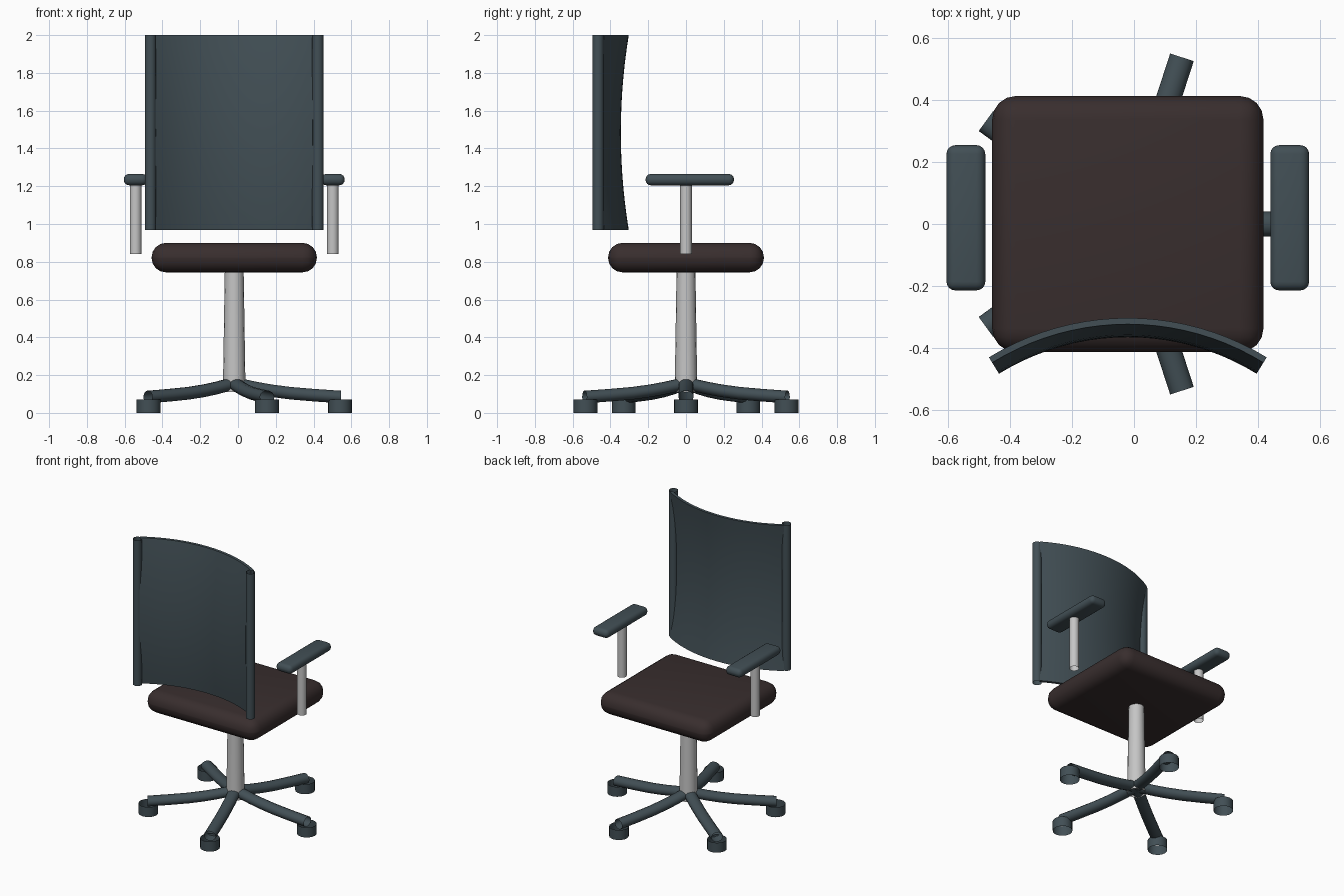
import bpy
import bmesh
import math

if "Cube" in bpy.data.objects:
    bpy.data.objects.remove(bpy.data.objects["Cube"], do_unlink=True)

AXIS_X = -0.02      # the chair's own centre line
TAU = math.tau


def material(name, rgb):
    mat = bpy.data.materials.new(name)
    mat.use_nodes = True
    colour = (*rgb, 1.0)
    mat.diffuse_color = colour
    mat.node_tree.nodes["Principled BSDF"].inputs["Base Color"].default_value = colour
    return mat


slate = material("slate grey", (0.054, 0.078, 0.091))
brown = material("dark brown", (0.040, 0.027, 0.027))
steel = material("light grey metal", (0.56, 0.56, 0.56))


def finish(bm, name, mat, location=(0, 0, 0), turn=0.0):
    """Turn a bmesh into a smooth-shaded object with one colour."""
    bmesh.ops.recalc_face_normals(bm, faces=bm.faces)
    mesh = bpy.data.meshes.new(name)
    bm.to_mesh(mesh)
    bm.free()
    mesh.materials.append(mat)
    obj = bpy.data.objects.new(name, mesh)
    bpy.context.collection.objects.link(obj)
    obj.location = location
    obj.rotation_euler.z = turn
    bpy.ops.object.select_all(action='DESELECT')
    obj.select_set(True)
    bpy.context.view_layer.objects.active = obj
    bpy.ops.object.shade_smooth_by_angle(angle=math.radians(35))
    return obj


def loft(rings):
    """Skin a list of closed rings into an open-ended tube."""
    bm = bmesh.new()
    rows = [[bm.verts.new(p) for p in ring] for ring in rings]
    for a, b in zip(rows, rows[1:]):
        for i in range(len(a)):
            j = (i + 1) % len(a)
            bm.faces.new((a[i], a[j], b[j], b[i]))
    return bm, rows


def tube(name, mat, x, y, z0, z1, r0, r1, sides=16):
    rings = [[(r * math.cos(TAU * i / sides), r * math.sin(TAU * i / sides), z)
              for i in range(sides)] for z, r in ((z0, r0), (z1, r1))]
    return finish(loft(rings)[0], name, mat, (x, y, 0))


def cushion(name, mat, centre, size, radius, segments):
    bm = bmesh.new()
    bmesh.ops.create_cube(bm, size=1)
    bmesh.ops.scale(bm, vec=size, verts=bm.verts)
    bmesh.ops.bevel(bm, geom=bm.edges[:], offset=radius, segments=segments,
                    profile=0.5, affect='EDGES', clamp_overlap=True)
    return finish(bm, name, mat, centre)


# Seat and tapered column
cushion("seat", brown, (AXIS_X, 0, 0.822), (0.875, 0.825, 0.156), 0.076, 4)
tube("column", steel, AXIS_X, 0, 0.11, 0.75, 0.06, 0.05)

# Five-star base: curved open tubes with a ring caster under each end
leg_path = [(0.0, 0.153), (0.05, 0.146), (0.12, 0.131), (0.2, 0.117),
            (0.3, 0.104), (0.42, 0.094), (0.565, 0.084)]
for n in range(5):
    angle = TAU * n / 5
    rings = [[(r, 0.040 * math.cos(TAU * i / 14), z + 0.034 * math.sin(TAU * i / 14))
              for i in range(14)] for r, z in leg_path]
    finish(loft(rings)[0], f"base_leg_{n + 1}", slate, (AXIS_X, 0, 0), angle)
    tube(f"caster_{n + 1}", slate, AXIS_X + 0.56 * math.cos(angle),
         0.56 * math.sin(angle), 0, 0.07, 0.063, 0.063, 20)

# Armrests and backrest side tubes on both sides
for side, sign in (("left", 1), ("right", -1)):
    arm_x = AXIS_X + sign * 0.522
    cushion(f"{side}_armrest", slate, (arm_x, 0.02, 1.235), (0.125, 0.468, 0.06), 0.028, 4)
    tube(f"{side}_armrest_post", steel, arm_x, 0, 0.84, 1.22, 0.031, 0.031)
    tube(f"{side}_backrest_tube", slate, AXIS_X + sign * 0.443, -0.465,
         0.968, 2.0, 0.030, 0.030)

# Backrest panel: arc in plan, drawn in towards the arc centre at mid height
RADIUS, HALF_ANGLE, THICK, BOW = 0.854, 0.552, 0.02, 0.042
ARC_Y = -0.303 - RADIUS
COLS, ROWS = 20, 14
rings = []
for k in range(ROWS + 1):
    t = k / ROWS
    outer = RADIUS - BOW * (1 - (2 * t - 1) ** 2)
    angles = [HALF_ANGLE * (2 * i / COLS - 1) for i in range(COLS + 1)]
    outline = [(outer, a) for a in angles] + [(outer - THICK, a) for a in reversed(angles)]
    rings.append([(AXIS_X + r * math.sin(a), ARC_Y + r * math.cos(a), 0.968 + 1.032 * t)
                  for r, a in outline])
bm, rows = loft(rings)
for row in (rows[0], rows[-1]):
    for i in range(COLS):
        bm.faces.new((row[i], row[i + 1], row[-2 - i], row[-1 - i]))
finish(bm, "backrest_panel", slate)
